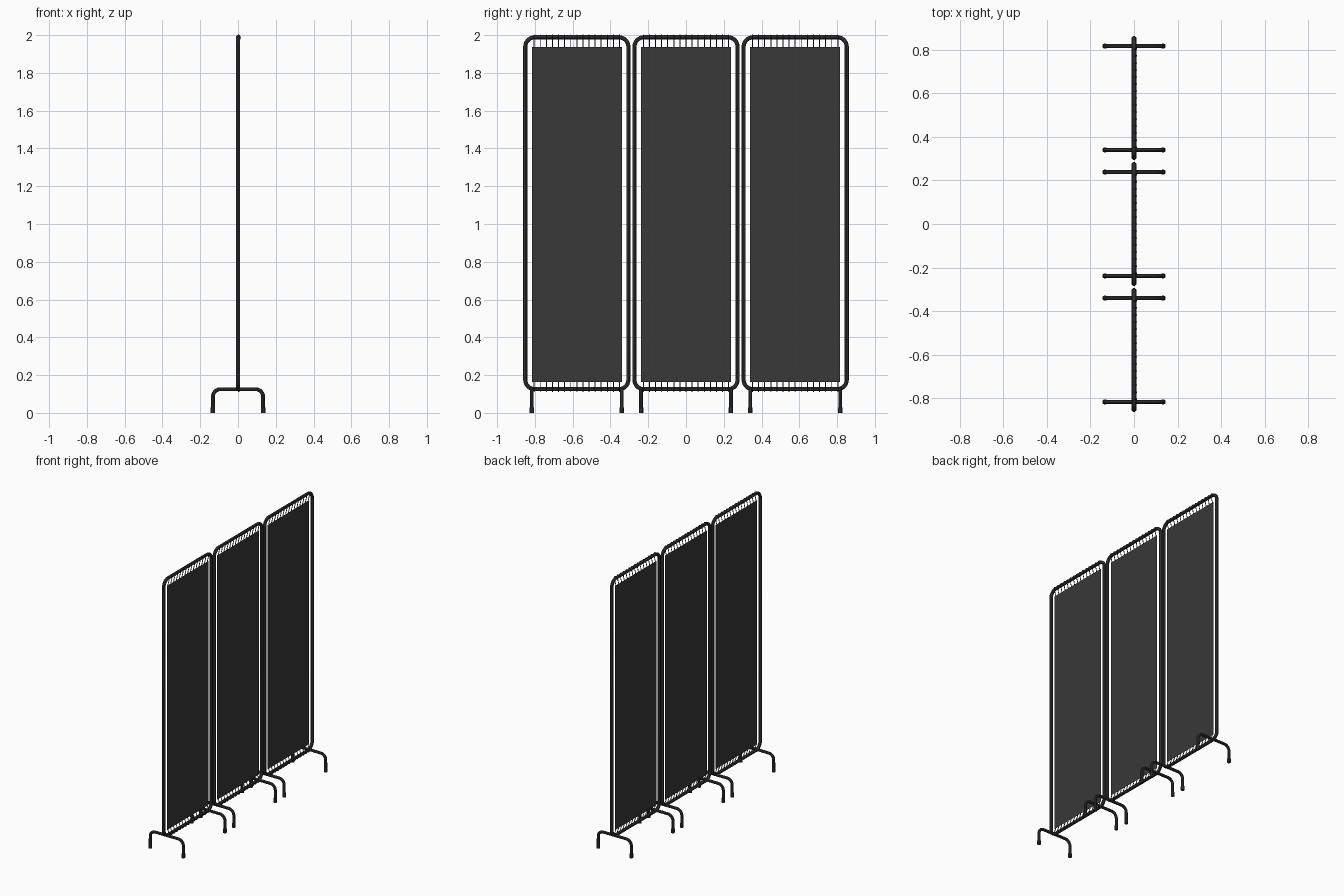
import bpy
from math import sin, cos, pi

if "Cube" in bpy.data.objects:
    bpy.data.objects.remove(bpy.data.objects["Cube"])

R = 0.0115           # frame tube radius
PITCH = 0.578        # distance between panel centres
HALF = 0.273         # half panel width (tube centreline)
Z0, Z1 = 0.1255, 2 - R
F0, F1, FH = 0.164, 1.936, 0.238   # fabric bottom, top, half width


def material(name, c, a=1.0):
    m = bpy.data.materials.new(name)
    m.diffuse_color = (c, c, c, a)
    m.use_nodes = True
    m.node_tree.nodes["Principled BSDF"].inputs["Base Color"].default_value = m.diffuse_color
    return m


metal = material("dark_metal", 0.045)
cloth = material("dark_cloth", 0.04, 0.93)
cord_mat = material("black_cord", 0.02)


def arc(cu, cv, r, a0, a1, n=7):
    """Points on an arc, angles in quarter turns."""
    return [(cu + r * cos((a0 + (a1 - a0) * i / n) * pi / 2),
             cv + r * sin((a0 + (a1 - a0) * i / n) * pi / 2)) for i in range(n + 1)]


def tubes(name, paths, r, mat, cyclic=False, res=3):
    """Round tubes swept along paths, as one mesh."""
    cu = bpy.data.curves.new(name, 'CURVE')
    cu.dimensions = '3D'
    cu.bevel_depth, cu.bevel_resolution, cu.use_fill_caps = r, res, True
    for pts in paths:
        sp = cu.splines.new('POLY')
        sp.points.add(len(pts) - 1)
        for p, co in zip(sp.points, pts):
            p.co = (*co, 1)
        sp.use_cyclic_u = cyclic
    ob = bpy.data.objects.new(name, cu)
    bpy.context.collection.objects.link(ob)
    bpy.ops.object.select_all(action='DESELECT')
    ob.select_set(True)
    bpy.context.view_layer.objects.active = ob
    bpy.ops.object.convert(target='MESH')
    ob = bpy.context.object
    ob.data.materials.clear()
    ob.data.materials.append(mat)
    bpy.ops.object.shade_smooth_by_angle()
    return ob


for k, label in ((-1, "left"), (0, "middle"), (1, "right")):
    yc = k * PITCH

    # rounded rectangular frame
    c, h = 0.05, HALF
    loop = (arc(h - c, Z1 - c, c, 0, 1) + arc(-h + c, Z1 - c, c, 1, 2)
            + arc(-h + c, Z0 + c, c, 2, 3) + arc(h - c, Z0 + c, c, 3, 4))
    tubes(label + "_frame", [[(0, yc + u, v) for u, v in loop]], R, metal, True)

    # fabric sheet
    me = bpy.data.meshes.new(label + "_fabric")
    me.from_pydata([(0, yc - FH, F0), (0, yc + FH, F0),
                    (0, yc + FH, F1), (0, yc - FH, F1)], [], [(0, 1, 2, 3)])
    me.materials.append(cloth)
    bpy.context.collection.objects.link(bpy.data.objects.new(label + "_fabric", me))

    # lacing cords hooked over the top and bottom rails
    cords = []
    for i in range(15):
        y = yc - 0.226 + i * 0.452 / 14
        rr = R + 0.001
        cords.append([(0, y, F1)] + [(u, y, v) for u, v in arc(0, Z1, rr, 0, 1, 4)])
        cords.append([(0, y, F0)] + [(u, y, v) for u, v in arc(0, Z0, rr, 0, -1, 4)])
    tubes(label + "_lacing", cords, 0.0025, cord_mat, res=1)

    # bent legs with rubber feet
    lx, lr = 0.133, 0.04
    for s, side in ((-1, "a"), (1, "b")):
        y = yc + s * FH
        path = ([(-lx, 0.005)] + arc(-lx + lr, Z0 - lr, lr, 2, 1)
                + arc(lx - lr, Z0 - lr, lr, 1, 0) + [(lx, 0.005)])
        tubes(f"{label}_leg_{side}", [[(u, y, v) for u, v in path]], 0.010, metal)
        tubes(f"{label}_feet_{side}",
              [[(x, y, 0), (x, y, 0.028)] for x in (-lx, lx)], 0.0125, metal)
